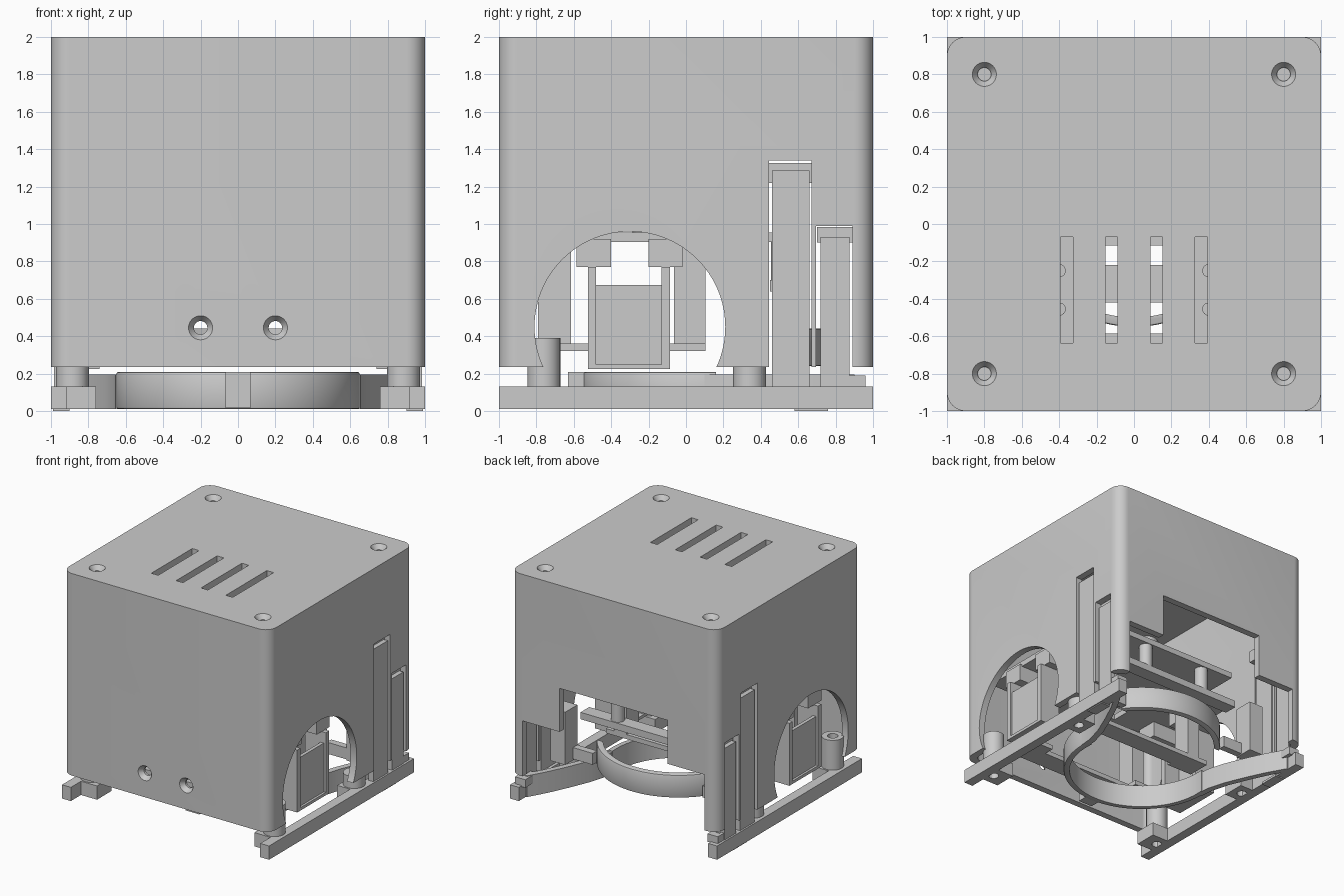
import bpy, bmesh, math
from mathutils import Vector, Matrix

old = bpy.data.objects.get("Cube")
if old:
    bpy.data.objects.remove(old, do_unlink=True)

grey = bpy.data.materials.new("plain_grey")
grey.use_nodes = True
colour = (0.6, 0.6, 0.6, 1)
grey.diffuse_color = colour
grey.node_tree.nodes["Principled BSDF"].inputs["Base Color"].default_value = colour


def finish(name, bm):
    mesh = bpy.data.meshes.new(name)
    bmesh.ops.recalc_face_normals(bm, faces=bm.faces)
    bm.to_mesh(mesh)
    bm.free()
    ob = bpy.data.objects.new(name, mesh)
    bpy.context.collection.objects.link(ob)
    mesh.materials.append(grey)
    return ob


def box(name, x, y, z, radius=0):
    """Box from (min, max) ranges, with optional rounded upright edges."""
    bm = bmesh.new()
    bmesh.ops.create_cube(bm, size=1)
    for v in bm.verts:
        v.co = [sum(r) / 2 + c * (r[1] - r[0]) for r, c in zip((x, y, z), v.co)]
    if radius:
        upright = [e for e in bm.edges if abs(e.verts[0].co.z - e.verts[1].co.z) > 0.01]
        bmesh.ops.bevel(bm, geom=upright, offset=radius, segments=8, profile=0.5, affect='EDGES')
    return finish(name, bm)


def rod(name, start, end, r1, r2=None, sides=32):
    """Cylinder or cone between two points."""
    a, b = Vector(start), Vector(end)
    turn = Vector((0, 0, 1)).rotation_difference(b - a).to_matrix().to_4x4()
    bm = bmesh.new()
    bmesh.ops.create_cone(bm, cap_ends=True, segments=sides, radius1=r1,
                          radius2=r1 if r2 is None else r2, depth=(b - a).length,
                          matrix=Matrix.Translation((a + b) / 2) @ turn)
    return finish(name, bm)


def select(ob):
    bpy.ops.object.select_all(action='DESELECT')
    ob.select_set(True)
    bpy.context.view_layer.objects.active = ob


def cut(ob, *cutters):
    select(ob)
    for c in cutters:
        mod = ob.modifiers.new("cut", 'BOOLEAN')
        mod.operation, mod.solver, mod.object = 'DIFFERENCE', 'EXACT', c
        bpy.ops.object.modifier_apply(modifier=mod.name)
        bpy.data.objects.remove(c, do_unlink=True)


def smooth(ob):
    select(ob)
    bpy.ops.object.shade_smooth_by_angle(angle=math.radians(35))


# Cover shell
cover = box("cover", (-1, 1), (-1, 1), (0.235, 2), 0.1)
wide = (-1.2, 1.2)
cut(cover,
    box("hollow", (-0.94, 0.94), (-0.94, 0.94), (0, 1.94), 0.06),
    rod("side_arch", (-1.2, -0.3, 0.45), (1.2, -0.3, 0.45), 0.51, sides=96),
    box("tall_slot", wide, (0.445, 0.67), (0, 1.34)),
    box("short_slot", wide, (0.695, 0.89), (0, 0.99)),
    box("back_low", (-0.88, 0.88), (0.8, 1.2), (0, 0.72)),
    box("back_high", (-0.52, 0.52), (0.8, 1.2), (0, 1.1)))

# Vents, and countersunk screw holes in the roof and front
for x in (-0.36, -0.12, 0.12, 0.36):
    cut(cover, box("vent", (x - 0.033, x + 0.033), (-0.635, -0.07), (1.8, 2.2)))
holes = [((x, y, 2), (0, 0, -1)) for x in (-0.8, 0.8) for y in (-0.8, 0.8)]
holes += [((x, -1, 0.445), (0, 1, 0)) for x in (-0.2, 0.2)]
for place, inward in holes:
    p, d = Vector(place), Vector(inward)
    cut(cover, rod("screw_sink", p - d * 0.005, p + d * 0.04, 0.068, 0.036),
        rod("screw_hole", p - d * 0.1, p + d * 0.1, 0.036))
smooth(cover)


def half_ring(name, z, removed):
    """Ring with softened rims, less the removed y range."""
    ring = rod(name, (0, 0.1, z[0]), (0, 0.1, z[1]), 0.65, sides=96)
    bevel = ring.modifiers.new("edge", 'BEVEL')
    bevel.width, bevel.segments, bevel.angle_limit = 0.012, 2, math.radians(40)
    select(ring)
    bpy.ops.object.modifier_apply(modifier=bevel.name)
    cut(ring, rod("bore", (0, 0.1, -0.1), (0, 0.1, 0.8), 0.6, sides=96),
        box("gap", wide, removed, (-0.1, 0.8)))
    smooth(ring)


# Front half of the cradle on the base, back half higher up
half_ring("base_ring", (0.01, 0.21), (0.16, 1))
half_ring("upper_ring", (0.24, 0.44), (-1, 0.46))
box("ring_front_tab", (-0.068, 0.068), (-0.63, -0.53), (0.015, 0.21))


def arm(name, side):
    """Curved wall that leaves the ring and reaches the back corner."""
    path = [(0.625, 0.1), (0.635, 0.22), (0.68, 0.38), (0.76, 0.57), (0.84, 0.74), (0.93, 0.9)]
    bm = bmesh.new()
    strips = []
    for x, y in path:
        strips.append([bm.verts.new((side * (x + dx), y, z))
                       for dx, z in ((-0.025, 0.01), (0.03, 0.01), (0.03, 0.195), (-0.025, 0.195))])
    for a, b in zip(strips, strips[1:]):
        for i in range(4):
            j = (i + 1) % 4
            bm.faces.new((a[i], a[j], b[j], b[i]))
    bm.faces.new(strips[0])
    bm.faces.new(strips[-1])
    return finish(name, bm)


def span(side, a, b):
    return tuple(sorted((side * a, side * b)))


for s, tag in ((1, "left"), (-1, "right")):
    # Base rail, its feet and screw lugs
    box(tag + "_rail", span(s, 0.915, 1), (-1, 1), (0.01, 0.13))
    box(tag + "_foot", span(s, 0.9, 0.99), (0.58, 0.76), (0, 0.02))
    smooth(arm(tag + "_arm", s))
    for y, top, label in ((-0.76, 0.39, "front"), (0.34, 0.235, "rear")):
        inner = 0.76 if label == "front" else 0.79
        lug = box(f"{tag}_{label}_lug", span(s, inner, 0.93), (y - 0.1, y + 0.1), (0.01, 0.13))
        post = rod(f"{tag}_{label}_standoff", (s * 0.885, y, 0.125), (s * 0.885, y, top), 0.088)
        for part in (lug, post):
            cut(part, rod("bore", (s * 0.885, y, -0.1), (s * 0.885, y, 0.6), 0.042))
        smooth(post)
    box(tag + "_back_block", span(s, 0.88, 0.98), (0.8, 0.96), (0.12, 0.19))

    # Upright plates filling the slots, with stops behind their tops
    box(tag + "_tall_plate", span(s, 0.94, 0.985), (0.46, 0.66), (0.1, 1.285))
    box(tag + "_short_plate", span(s, 0.94, 0.985), (0.72, 0.875), (0.1, 0.93))
    box(tag + "_tall_stop", span(s, 0.88, 0.945), (0.445, 0.67), (1.22, 1.325))
    box(tag + "_short_stop", span(s, 0.88, 0.945), (0.7, 0.89), (0.9, 0.985))

    # Side tray with a recessed face
    box(tag + "_tray_face", span(s, 0.89, 0.92), (-0.5, -0.1), (0.23, 0.675))
    box(tag + "_tray_floor", span(s, 0.74, 0.94), (-0.52, -0.085), (0.225, 0.25))
    for y0, y1, label in ((-0.525, -0.48, "front"), (-0.13, -0.085, "rear")):
        box(f"{tag}_tray_{label}_wall", span(s, 0.74, 0.94), (y0, y1), (0.225, 0.77))

    # Inner supports
    box(tag + "_front_upright", span(s, 0.5, 0.62), (-0.79, -0.615), (0.32, 0.92))
    box(tag + "_rear_upright", span(s, 0.5, 0.62), (-0.065, 0.105), (0.32, 0.92))
    box(tag + "_front_ledge", span(s, 0.45, 0.7), (-0.62, -0.52), (0.32, 0.36))
    box(tag + "_rear_ledge", span(s, 0.45, 0.7), (-0.1, -0.06), (0.32, 0.36))
    box(tag + "_front_hanger", span(s, 0.55, 0.9), (-0.585, -0.4), (0.77, 0.92))
    box(tag + "_rear_hanger", span(s, 0.55, 0.9), (-0.2, -0.02), (0.77, 0.92))

    # Back post with the bracket that carries the upper ring
    box(tag + "_back_post", span(s, 0.72, 0.86), (0.47, 0.64), (0.24, 0.7))
    box(tag + "_ring_bracket", span(s, 0.53, 0.74), (0.47, 0.53), (0.25, 0.35))

    # Bosses under the roof, on the back shelf and on the deck
    for y in (-0.8, 0.8):
        smooth(rod(tag + "_roof_boss", (s * 0.8, y, 1.72), (s * 0.8, y, 1.945), 0.1))
    smooth(rod(tag + "_shelf_boss", (s * 0.3, 0.51, 0.69), (s * 0.3, 0.51, 0.92), 0.055))
    for y in (-0.455, -0.25):
        smooth(rod(tag + "_deck_peg", (s * 0.4, y, 0.95), (s * 0.4, y, 1), 0.035))

# Inner deck with two openings either side of a bridge, and its rear extension
deck = box("inner_deck", (-0.88, 0.88), (-0.8, 0.12), (0.905, 0.955))
for y in ((-0.585, -0.42), (-0.22, -0.115)):
    cut(deck, box("deck_opening", (-0.28, 0.28), y, (0.8, 1.1)))
box("rear_deck", (-0.58, 0.58), (0.115, 0.57), (0.905, 0.955))

# Lower floor strips, and the shelf across the back
box("front_floor", (-0.7, 0.7), (-0.79, -0.61), (0.32, 0.36))
box("rear_floor", (-0.7, 0.7), (-0.065, 0.105), (0.32, 0.36))
box("back_shelf", (-0.62, 0.62), (0.45, 0.57), (0.64, 0.7))
